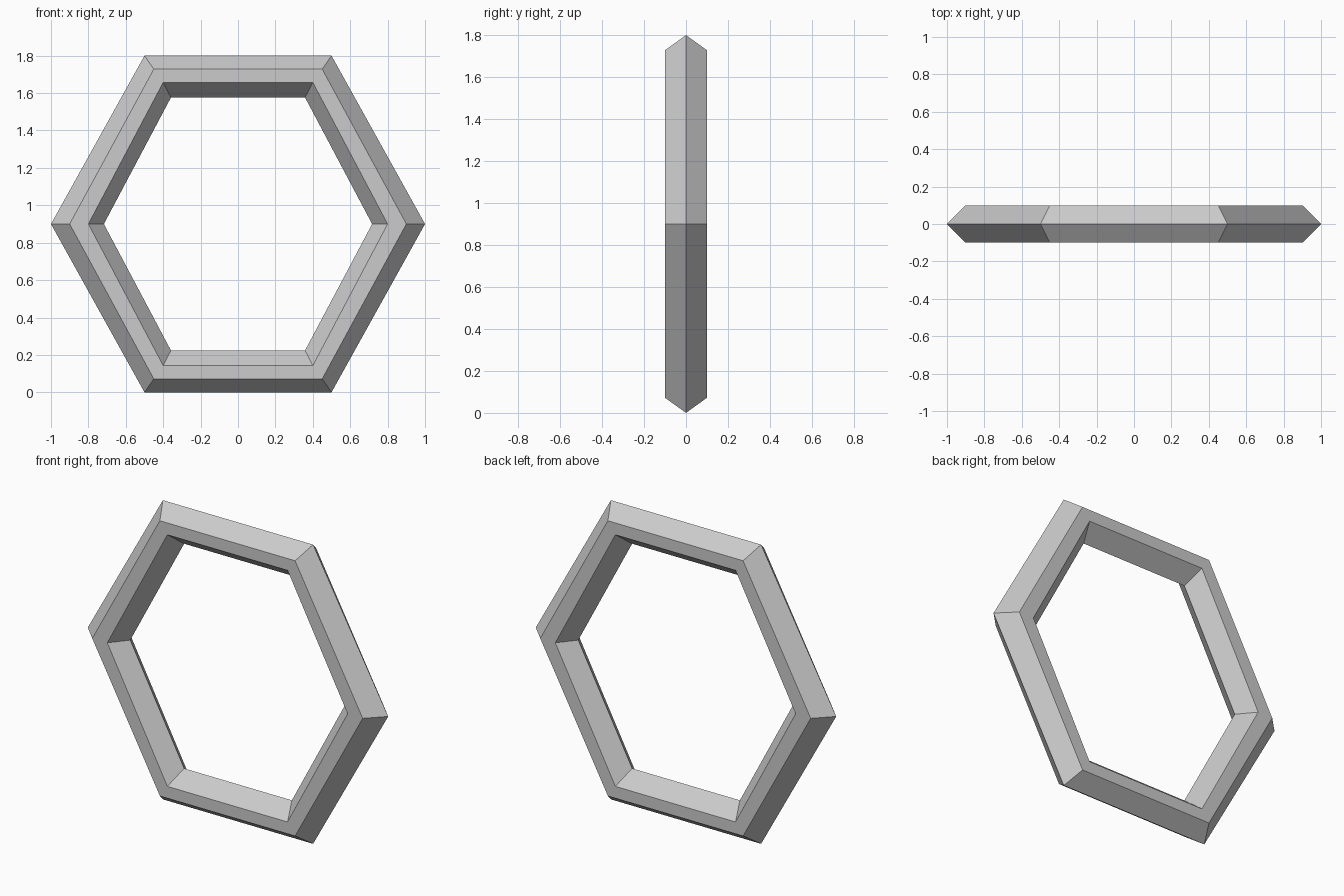
import bpy, bmesh

if "Cube" in bpy.data.objects:
    bpy.data.objects.remove(bpy.data.objects["Cube"])

# Ring cross-section: (half width in x, half height in z, y depth)
section = [
    (1.0, 0.9, 0.0),       # outer ridge
    (0.9, 0.828, -0.1),    # front face, outer edge
    (0.8, 0.757, -0.1),    # front face, inner edge
    (0.717, 0.676, 0.0),   # inner ridge
    (0.8, 0.757, 0.1),     # back face, inner edge
    (0.9, 0.828, 0.1),     # back face, outer edge
]
# Hexagon corners in unit form
corners = [(1, 0), (0.5, 1), (-0.5, 1), (-1, 0), (-0.5, -1), (0.5, -1)]

# Sweep the section around the six corners
bm = bmesh.new()
rings = [[bm.verts.new((cx * rx, y, 0.9 + cz * rz)) for rx, rz, y in section]
         for cx, cz in corners]
n = len(section)
for i, ring in enumerate(rings):
    nxt = rings[(i + 1) % len(rings)]
    for j in range(n):
        k = (j + 1) % n
        bm.faces.new((ring[j], ring[k], nxt[k], nxt[j]))
bmesh.ops.recalc_face_normals(bm, faces=bm.faces)

mesh = bpy.data.meshes.new("hexagonal_ring")
bm.to_mesh(mesh)
bm.free()
bpy.context.collection.objects.link(bpy.data.objects.new("hexagonal_ring", mesh))
